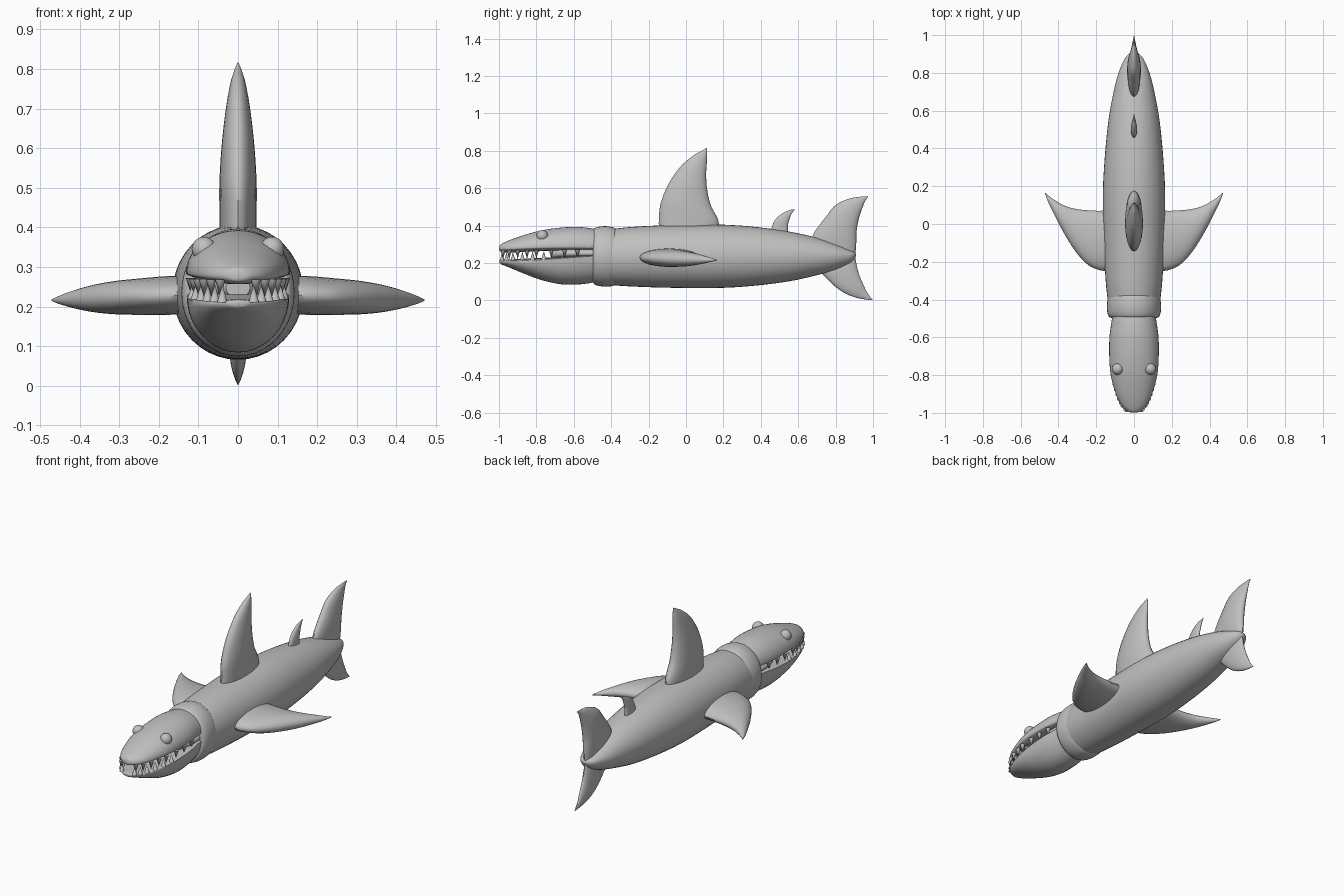
import bpy, bmesh, math
from mathutils import Vector

grey = bpy.data.materials.new("shark grey")
grey.diffuse_color = (0.53, 0.53, 0.53, 1)


def smooth_keys(keys, steps=6):
    """Catmull-Rom through rows of numbers."""
    out = []
    for i in range(len(keys) - 1):
        a, b = keys[max(i - 1, 0)], keys[i]
        c, d = keys[i + 1], keys[min(i + 2, len(keys) - 1)]
        for s in range(steps):
            t = s / steps
            out.append([0.5 * (2 * q + (r - p) * t + (2 * p - 5 * q + 4 * r - u) * t * t
                               + (3 * q - p - 3 * r + u) * t ** 3)
                        for p, q, r, u in zip(a, b, c, d)])
    out.append(list(keys[-1]))
    return out


def finish(name, bm):
    bmesh.ops.recalc_face_normals(bm, faces=bm.faces)
    me = bpy.data.meshes.new(name)
    bm.to_mesh(me)
    bm.free()
    me.materials.append(grey)
    ob = bpy.data.objects.new(name, me)
    bpy.context.collection.objects.link(ob)
    bpy.ops.object.select_all(action='DESELECT')
    ob.select_set(True)
    bpy.context.view_layer.objects.active = ob
    bpy.ops.object.shade_smooth_by_angle(angle=math.radians(45))
    return ob


def loft(name, rings):
    bm = bmesh.new()
    vs = [[bm.verts.new(p) for p in r] for r in rings]
    n = len(vs[0])
    for a, b in zip(vs, vs[1:]):
        for i in range(n):
            j = (i + 1) % n
            bm.faces.new((a[i], a[j], b[j], b[i]))
    bm.faces.new(vs[0])
    bm.faces.new(vs[-1])
    return finish(name, bm)


def hull(name, keys, n=40):
    """Rows: y, half width, seam z, top z, bottom z."""
    rings = []
    for y, w, m, top, bot in smooth_keys(keys):
        ring = []
        for i in range(n):
            a = 2 * math.pi * i / n
            s = math.sin(a)
            ring.append((w * math.cos(a), y, m + s * ((top - m) if s > 0 else (m - bot))))
        rings.append(ring)
    return loft(name, rings)


def fin(name, keys, to3d, n=24):
    """Rows: leading u,v, trailing u,v, half thickness."""
    rings = []
    for lu, lv, tu, tv, h in smooth_keys(keys):
        ring = []
        for i in range(n):
            a = 2 * math.pi * i / n
            c, s = math.cos(a), math.sin(a)
            ring.append(to3d((lu + tu) / 2 + c * (tu - lu) / 2,
                             (lv + tv) / 2 + c * (tv - lv) / 2, s * h))
        rings.append(ring)
    return loft(name, rings)


# Body
hull("body", [(-0.44, .135, .23, .375, .085), (-0.3, .15, .235, .392, .075),
              (-0.1, .16, .237, .402, .068), (0.15, .165, .236, .406, .066),
              (0.35, .155, .236, .395, .077), (0.55, .135, .236, .368, .102),
              (0.7, .108, .237, .335, .135), (0.8, .082, .238, .302, .163),
              (0.87, .052, .24, .272, .194), (0.9, .028, .243, .258, .22),
              (0.91, .004, .243, .246, .24)])

# Collar
hull("collar", [(-0.498, .115, .235, .365, .105), (-0.492, .131, .235, .383, .088),
                (-0.47, .141, .235, .393, .078), (-0.43, .143, .235, .397, .074),
                (-0.395, .139, .235, .392, .077), (-0.378, .13, .235, .384, .087),
                (-0.372, .115, .235, .365, .105)])

# Head and jaws
skull = [(-0.999, .006, .276, .282, .27), (-0.992, .032, .277, .298, .262),
         (-0.96, .066, .278, .315, .257), (-0.9, .096, .28, .338, .257),
         (-0.8, .123, .283, .368, .262), (-0.7, .131, .284, .386, .266),
         (-0.6, .13, .284, .393, .268), (-0.53, .121, .283, .389, .268),
         (-0.47, .112, .28, .378, .268)]
hull("upper_jaw", skull)
hull("lower_jaw", [(-0.998, .006, .209, .213, .204), (-0.99, .032, .208, .217, .194),
                   (-0.95, .07, .208, .219, .178), (-0.88, .1, .211, .222, .149),
                   (-0.78, .122, .217, .227, .111), (-0.68, .129, .224, .233, .088),
                   (-0.6, .128, .23, .238, .084), (-0.53, .12, .235, .242, .09),
                   (-0.47, .112, .238, .245, .102)])
hull("mouth_back", [(-0.72, .03, .248, .275, .222), (-0.66, .085, .25, .285, .22),
                    (-0.58, .11, .25, .29, .22), (-0.48, .11, .25, .29, .22)])


# Eyes
def eye(name, x):
    bm = bmesh.new()
    bmesh.ops.create_uvsphere(bm, u_segments=20, v_segments=12, radius=0.031)
    bmesh.ops.translate(bm, verts=bm.verts, vec=(x, -0.768, 0.345))
    finish(name, bm)


eye("left_eye", -0.086)
eye("right_eye", 0.086)


# Teeth follow the jaw outline
outline = smooth_keys(skull)


def jaw_width(y):
    for p, q in zip(outline, outline[1:]):
        if p[0] <= y <= q[0]:
            return p[1] + (q[1] - p[1]) * (y - p[0]) / (q[0] - p[0])
    return 0


def teeth(name, ys, z0, slope, length):
    bm = bmesh.new()
    for y in ys:
        for side in (-1, 1):
            x = side * jaw_width(y) * 0.9
            z = z0 + slope * (y + 1)
            tip = bm.verts.new((x * .98, y, z + length))
            ring = [bm.verts.new((x + .013 * math.cos(k * math.pi / 4),
                                  y + .013 * math.sin(k * math.pi / 4), z)) for k in range(8)]
            for k in range(8):
                bm.faces.new((ring[k], ring[(k + 1) % 8], tip))
            bm.faces.new(ring)
    finish(name, bm)


teeth("upper_teeth", (-.978, -.945, -.9, -.85, -.8, -.72, -.65, -.58), 0.268, .01, -0.048)
teeth("lower_teeth", (-.983, -.96, -.925, -.875, -.82, -.76), 0.21, .04, 0.045)

# Vertical fins, drawn in the y-z plane
upright = lambda u, v, h: (h, u, v)
fin("dorsal_fin", [(-.145, .37, .175, .37, .046), (-.145, .44, .172, .43, .047),
                   (-.135, .52, .132, .51, .047), (-.095, .62, .112, .60, .041),
                   (-.03, .715, .108, .68, .031), (.04, .775, .112, .745, .02),
                   (.09, .803, .113, .79, .009), (.11, .816, .112, .812, .002)], upright)
fin("small_back_fin", [(.45, .36, .545, .34, .016), (.47, .42, .545, .40, .016),
                       (.505, .458, .555, .44, .012), (.545, .48, .568, .468, .006),
                       (.58, .488, .581, .485, .001)], upright)
fin("tail_fin_upper", [(.66, .31, .905, .235, .03), (.69, .37, .91, .30, .036),
                       (.75, .45, .912, .37, .036), (.80, .51, .925, .44, .03),
                       (.87, .543, .945, .50, .018), (.93, .554, .96, .535, .008),
                       (.972, .557, .974, .552, .001)], upright)
fin("tail_fin_lower", [(.70, .17, .905, .245, .02), (.745, .125, .91, .20, .025),
                       (.79, .08, .925, .14, .024), (.85, .038, .948, .085, .019),
                       (.92, .012, .97, .04, .01), (.995, 0.001, .998, .004, .001)], upright)

# Side fins, drawn in the x-y plane and mirrored
for side, label in ((-1, "left"), (1, "right")):
    fin(label + "_side_fin",
        [(.11, -.24, .11, .075, .046), (.17, -.247, .18, .07, .049),
         (.245, -.215, .25, .073, .046), (.31, -.145, .31, .08, .042),
         (.37, -.05, .365, .096, .034), (.42, .045, .413, .122, .022),
         (.455, .118, .45, .148, .01), (.471, .163, .469, .166, .002)],
        lambda u, v, h, s=side: (s * u, v, .229 - .013 * max(0, (u - .15) / .32) + h))
